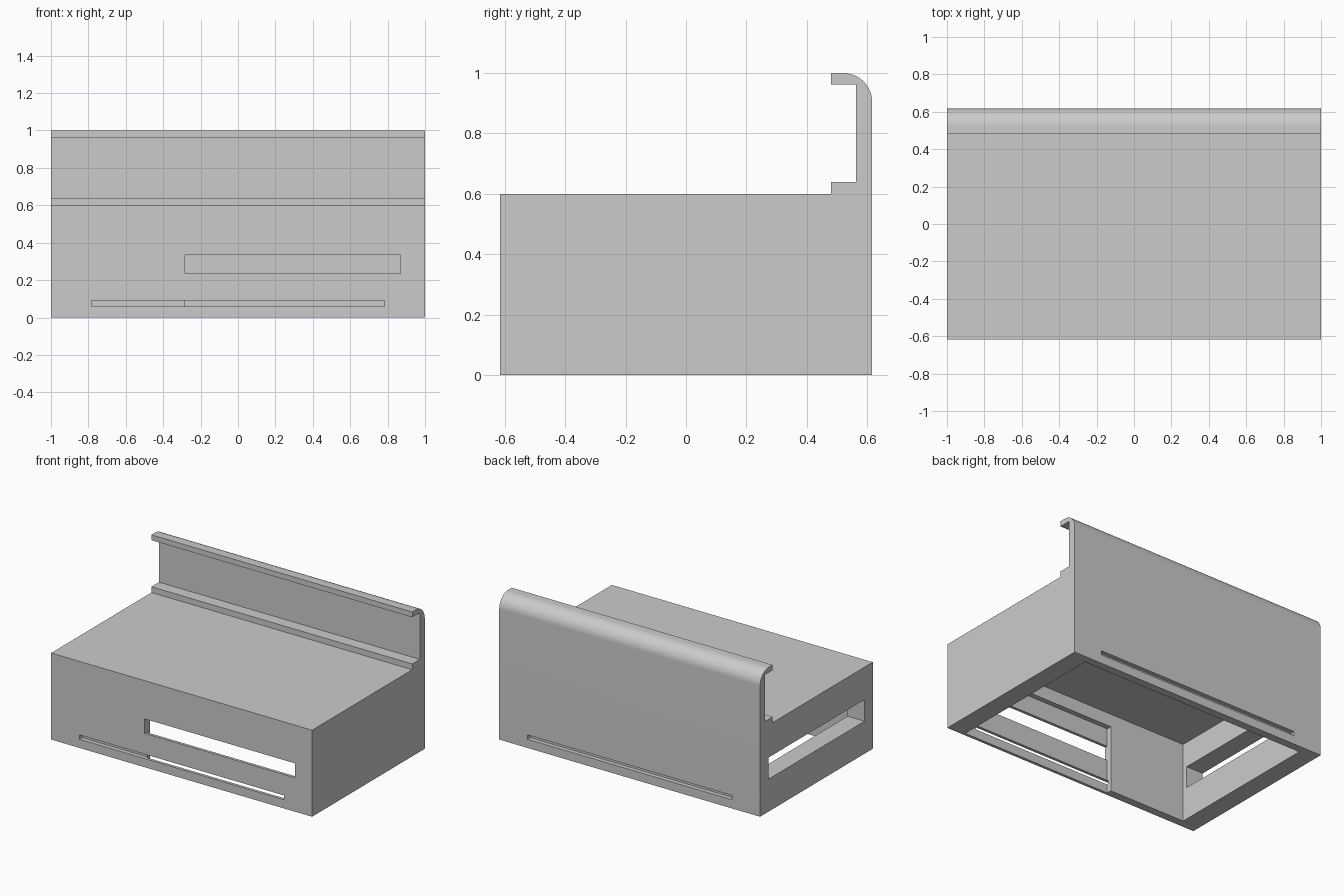
import bpy
import bmesh
import math
from mathutils import Matrix, Vector

cube = bpy.data.objects.get("Cube")
if cube:
    bpy.data.objects.remove(cube, do_unlink=True)

DEPTH = 0.617   # half depth
WALL = 0.055    # front and back wall thickness
INNER = 0.87    # half width of the cavity

grey = bpy.data.materials.new("light grey plastic")
grey.use_nodes = True
grey.diffuse_color = (0.6, 0.6, 0.6, 1)
grey.node_tree.nodes["Principled BSDF"].inputs["Base Color"].default_value = (0.6, 0.6, 0.6, 1)


def make_object(name, bm):
    bmesh.ops.recalc_face_normals(bm, faces=bm.faces[:])
    mesh = bpy.data.meshes.new(name)
    bm.to_mesh(mesh)
    bm.free()
    mesh.materials.append(grey)
    obj = bpy.data.objects.new(name, mesh)
    bpy.context.collection.objects.link(obj)
    return obj


def extrude_profile(name, points, half_width):
    bm = bmesh.new()
    face = bm.faces.new([bm.verts.new((-half_width, y, z)) for y, z in points])
    result = bmesh.ops.extrude_face_region(bm, geom=[face])
    verts = [v for v in result["geom"] if isinstance(v, bmesh.types.BMVert)]
    bmesh.ops.translate(bm, verts=verts, vec=(2 * half_width, 0, 0))
    return make_object(name, bm)


def cut_box(target, name, low, high):
    low, high = Vector(low), Vector(high)
    bm = bmesh.new()
    place = Matrix.Translation((low + high) / 2) @ Matrix.Diagonal((*(high - low), 1))
    bmesh.ops.create_cube(bm, size=1, matrix=place)
    cutter = make_object(name, bm)
    cutter.hide_render = True
    mod = target.modifiers.new(name, "BOOLEAN")
    mod.operation = "DIFFERENCE"
    mod.solver = "EXACT"
    mod.object = cutter
    bpy.context.view_layer.objects.active = target
    bpy.ops.object.modifier_apply(modifier=mod.name)
    bpy.data.objects.remove(cutter, do_unlink=True)


# Side profile: box with a raised back panel and a rounded overhanging lip
radius = 0.095
arc = [(DEPTH - radius + radius * math.sin(a), 1 - radius + radius * math.cos(a))
       for a in (math.radians(90 * i / 16) for i in range(17))]
profile = [(-DEPTH, 0), (-DEPTH, 0.6), (0.48, 0.6), (0.48, 0.64), (0.563, 0.64),
           (0.563, 0.963), (0.48, 0.963), (0.48, 1)] + arc + [(DEPTH, 0)]
body = extrude_profile("housing", profile, 1)

# Hollow underside
cut_box(body, "cavity", (-INNER, WALL - DEPTH, -0.1), (INNER, DEPTH - WALL, 0.55))
# Thinned part of the front wall, with its window
cut_box(body, "front_recess", (-0.283, 0.02 - DEPTH, -0.1), (INNER, -0.4, 0.46))
cut_box(body, "front_window", (-0.283, -0.8, 0.235), (INNER, -0.4, 0.335))
# Long shallow grooves in the front and back walls
for name, side in (("front_groove", -1), ("back_groove", 1)):
    y_in, y_out = side * (DEPTH - 0.03), side * 0.8
    cut_box(body, name, (-0.783, min(y_in, y_out), 0.06), (0.783, max(y_in, y_out), 0.09))
# Wide opening in one side wall
cut_box(body, "side_opening", (-1.2, -0.527, 0.225), (-0.8, 0.527, 0.375))

bpy.ops.object.select_all(action="DESELECT")
body.select_set(True)
bpy.context.view_layer.objects.active = body
bpy.ops.object.shade_smooth_by_angle(angle=math.radians(30))
